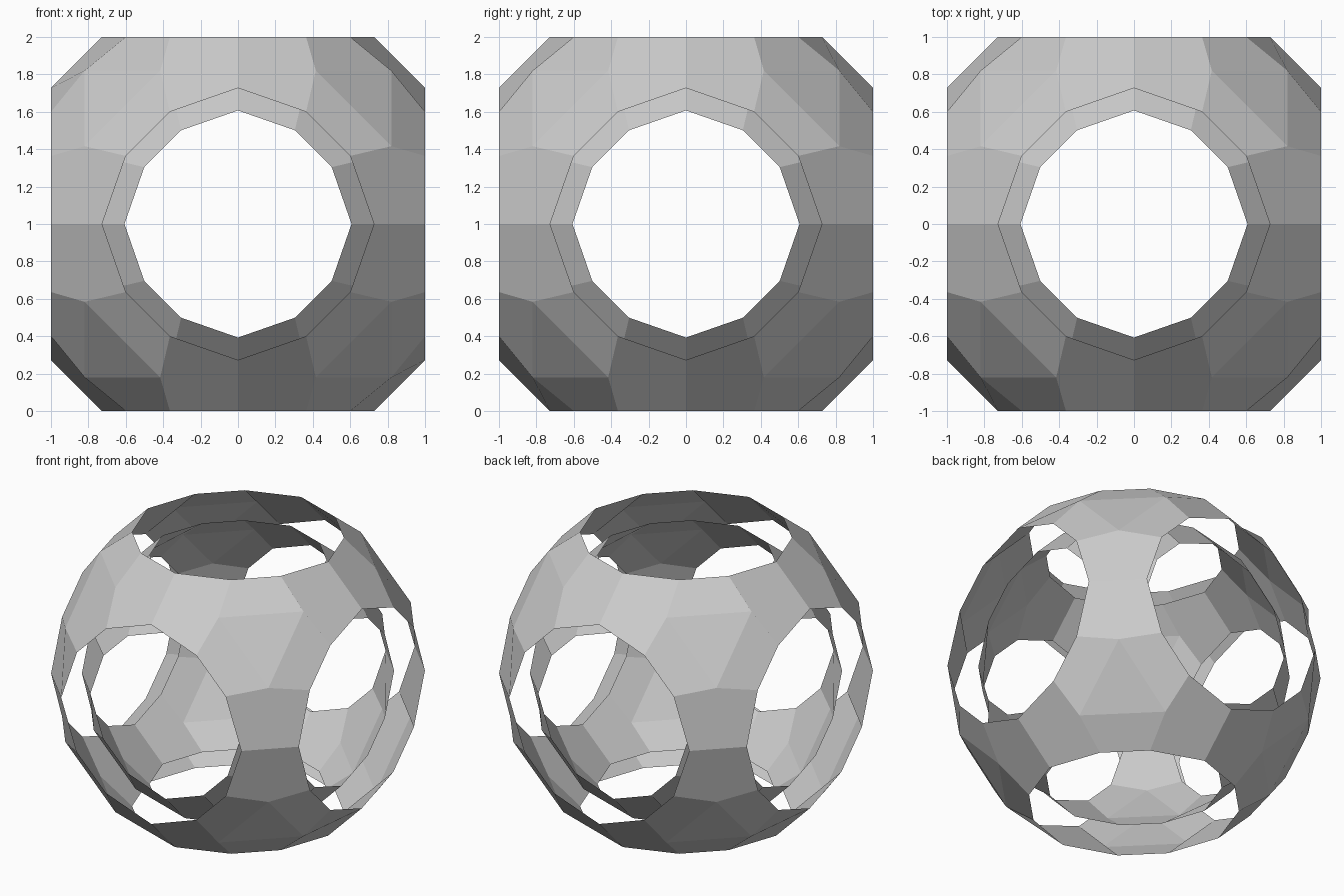
import bpy, bmesh
from itertools import product
from mathutils import Vector

if "Cube" in bpy.data.objects:
    bpy.data.objects.remove(bpy.data.objects["Cube"])

A, B, C = 0.727, 0.60, 0.364     # hole rim coordinates (rims lie at distance 1)
P, Q = 0.82, 0.416               # corner triangle coordinates


def shell(name, scale, inward):
    bm = bmesh.new()
    cache = {}

    def vert(p):
        key = tuple(round(c, 4) + 0.0 for c in p)
        if key not in cache:
            cache[key] = bm.verts.new(Vector(p) * scale + Vector((0, 0, 1)))
        return cache[key]

    def face(points):
        # orient every face away from the centre, or towards it for the lining
        f = bm.faces.new([vert(p) for p in points])
        f.normal_update()
        out = f.normal.dot(f.calc_center_median() - Vector((0, 0, 1))) > 0
        if out == inward:
            f.normal_flip()

    for s in product((1, -1), repeat=3):
        def sgn(p, k=0):
            r = p[-k:] + p[:-k] if k else p
            return [a * b for a, b in zip(r, s)]
        # corner triangle
        face([sgn([P, P, Q], k) for k in range(3)])
        for k in range(3):
            # quad between a hole rim and the corner triangle
            face([sgn(p, k) for p in ([1, B, C], [1, C, B], [P, Q, P], [P, P, Q])])
            # half of the bridge between two neighbouring holes
            face([sgn(p, k) for p in ([1, A, 0], [A, 1, 0], [B, 1, C], [P, P, Q], [1, B, C])])
    mesh = bpy.data.meshes.new(name)
    bm.to_mesh(mesh)
    bm.free()
    obj = bpy.data.objects.new(name, mesh)
    bpy.context.collection.objects.link(obj)
    return obj


# two nested open shells with six round holes each
shell("outer_shell", 1.0, False)
shell("inner_shell", 0.835, True)
